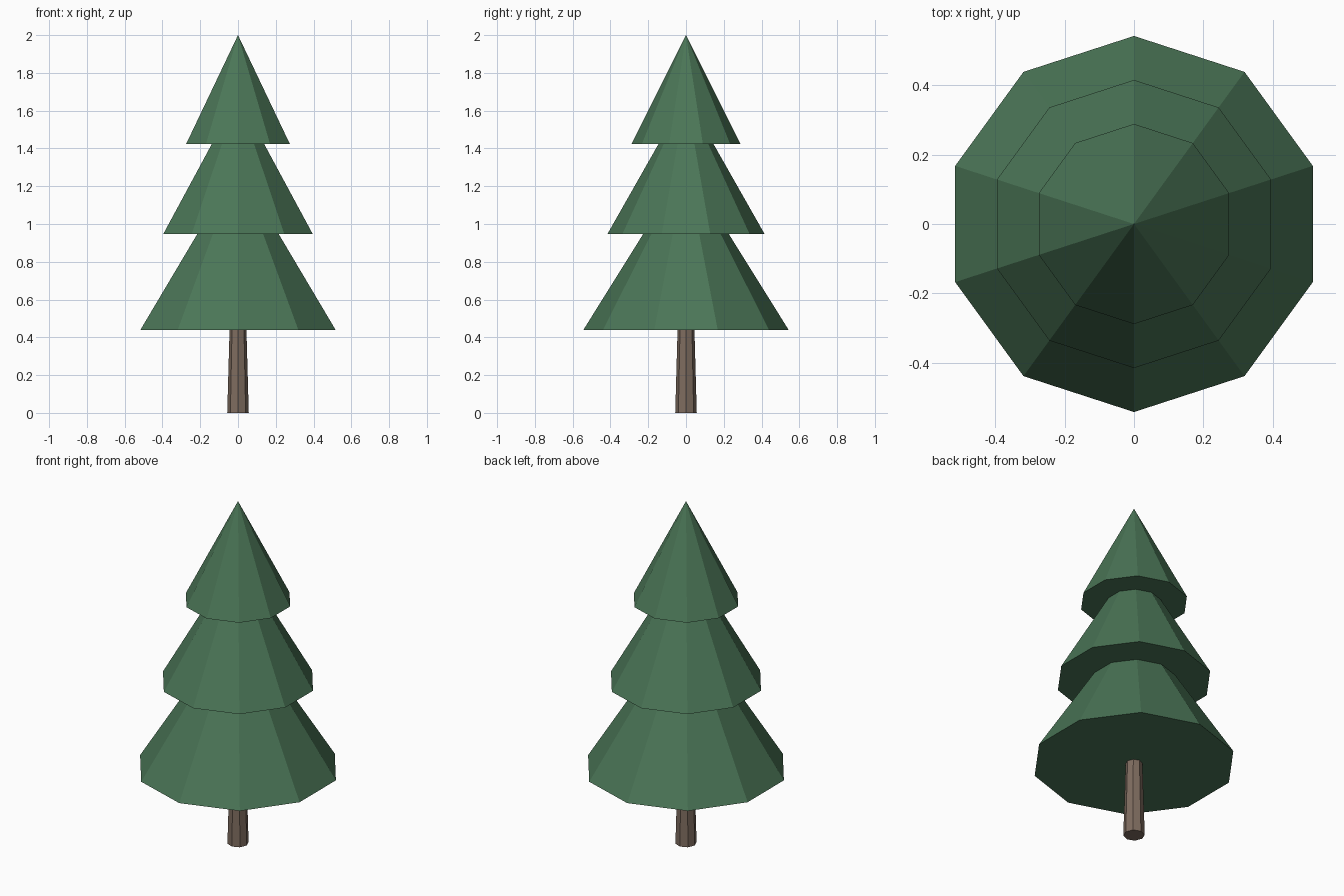
import bpy
import bmesh

if "Cube" in bpy.data.objects:
    bpy.data.objects.remove(bpy.data.objects["Cube"])


def material(name, color):
    mat = bpy.data.materials.new(name)
    mat.diffuse_color = color
    mat.use_nodes = True
    mat.node_tree.nodes["Principled BSDF"].inputs["Base Color"].default_value = mat.diffuse_color
    return mat


def cone(name, sides, r_bottom, r_top, z_bottom, z_top, mat):
    """Flat-shaded capped cone with its first corner on +y."""
    bm = bmesh.new()
    bmesh.ops.create_cone(bm, cap_ends=True, segments=sides, radius1=r_bottom,
                          radius2=r_top, depth=z_top - z_bottom)
    bmesh.ops.translate(bm, verts=bm.verts, vec=(0, 0, (z_bottom + z_top) / 2))
    bmesh.ops.remove_doubles(bm, verts=bm.verts, dist=1e-5)
    bmesh.ops.recalc_face_normals(bm, faces=bm.faces)
    mesh = bpy.data.meshes.new(name)
    bm.to_mesh(mesh)
    bm.free()
    mesh.materials.append(mat)
    obj = bpy.data.objects.new(name, mesh)
    bpy.context.collection.objects.link(obj)
    return obj


needles = material("needle_green", (0.07, 0.18, 0.095, 1))
bark = material("bark_brown", (0.21, 0.15, 0.115, 1))

# Tapered trunk, ending just inside the foliage
cone("trunk", 8, 0.057, 0.043, 0, 0.5, bark)

# Three overlapping foliage tiers: radius, base height, tip height
tiers = {
    "lower_foliage": (0.543, 0.44, 1.31),
    "middle_foliage": (0.416, 0.947, 1.68),
    "top_foliage": (0.289, 1.423, 2.0),
}
for name, (radius, base, tip) in tiers.items():
    cone(name, 10, radius, 0, base, tip, needles)
